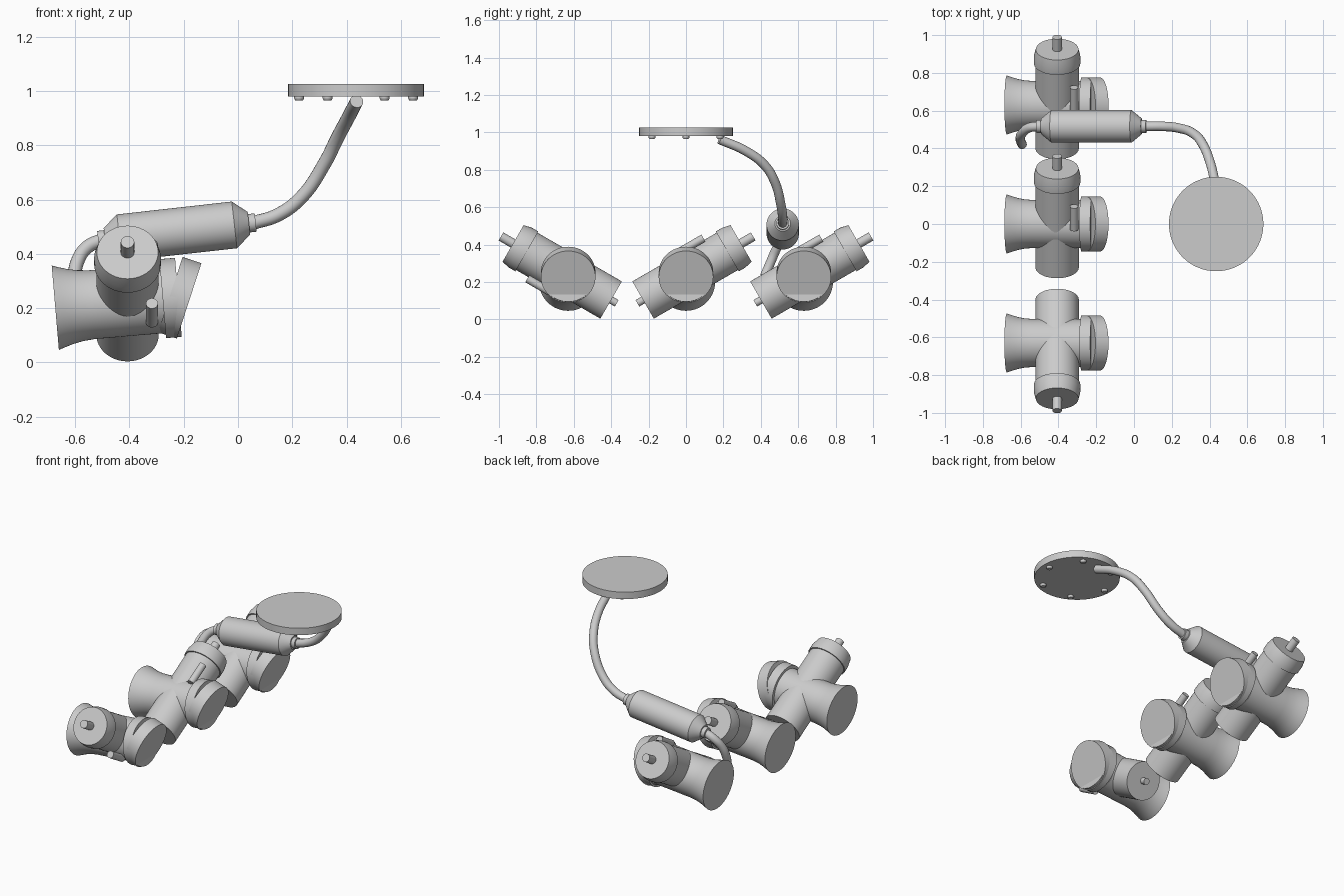
import bpy, bmesh, math
from mathutils import Vector

cube = bpy.data.objects.get("Cube")
if cube:
    bpy.data.objects.remove(cube, do_unlink=True)

# Single light grey metal
metal = bpy.data.materials.new("light grey metal")
metal.use_nodes = True
GREY = (0.6, 0.6, 0.6, 1)
metal.diffuse_color = GREY
metal.node_tree.nodes["Principled BSDF"].inputs["Base Color"].default_value = GREY


def smooth(ob):
    bpy.ops.object.select_all(action='DESELECT')
    ob.select_set(True)
    bpy.context.view_layer.objects.active = ob
    bpy.ops.object.shade_smooth_by_angle(angle=math.radians(25))


def lathe(name, profile, origin, axis, sides=48):
    """Solid of revolution; profile holds (distance along axis, radius)."""
    bm = bmesh.new()
    rings = []
    for s, r in profile:
        rings.append([bm.verts.new((r * math.cos(a), r * math.sin(a), s))
                      for a in (math.tau * i / sides for i in range(sides))])
    for low, high in zip(rings, rings[1:]):
        for i in range(sides):
            j = (i + 1) % sides
            bm.faces.new((low[i], low[j], high[j], high[i]))
    bm.faces.new(rings[0][::-1])
    bm.faces.new(rings[-1])
    mesh = bpy.data.meshes.new(name)
    bm.to_mesh(mesh)
    bm.free()
    mesh.materials.append(metal)
    ob = bpy.data.objects.new(name, mesh)
    bpy.context.collection.objects.link(ob)
    ob.location = origin
    ob.rotation_mode = 'QUATERNION'
    ob.rotation_quaternion = Vector((0, 0, 1)).rotation_difference(Vector(axis).normalized())
    smooth(ob)
    return ob


def tube(name, points, radius):
    """Round pipe through the given points."""
    curve = bpy.data.curves.new(name, 'CURVE')
    curve.dimensions = '3D'
    curve.bevel_depth = radius
    curve.bevel_resolution = 6
    curve.resolution_u = 10
    curve.use_fill_caps = True
    spline = curve.splines.new('BEZIER')
    spline.bezier_points.add(len(points) - 1)
    for bp, p in zip(spline.bezier_points, points):
        bp.co = p
        bp.handle_left_type = bp.handle_right_type = 'AUTO'
    curve.materials.append(metal)
    ob = bpy.data.objects.new(name, curve)
    bpy.context.collection.objects.link(ob)
    bpy.ops.object.select_all(action='DESELECT')
    ob.select_set(True)
    bpy.context.view_layer.objects.active = ob
    bpy.ops.object.convert(target='MESH')
    smooth(bpy.context.view_layer.objects.active)


BARREL = [(-.267, .156), (-.24, .147), (-.21, .138), (-.175, .131), (-.13, .127),
          (.13, .127), (.13, .146), (.188, .146)]
CROSS = [(-.265, .115), (.255, .115), (.255, .123), (.295, .123), (.34, .113)]


def valve(label, y, angle):
    """Tilted barrel with a cross pipe turned to the given angle about x."""
    c = Vector((-.407, y, .224))
    lathe(label + "_barrel", BARREL, c, (1, 0, .085), 64)
    lathe(label + "_tilted_cap", [(-.073, .146), (0, .146)],
          (-.18, y, .227), (.95, 0, -.31), 64)
    # Cross pipe with its end pins and side stub
    axis = Vector((0, math.cos(angle), math.sin(angle)))
    side = Vector((0, -math.sin(angle), math.cos(angle)))
    c.z = .236
    lathe(label + "_cross_pipe", CROSS, c, axis)
    lathe(label + "_top_pin", [(.33, .025), (.415, .025)], c, axis, 24)
    lathe(label + "_bottom_pin", [(-.30, .02), (-.26, .02)], c, axis, 24)
    lathe(label + "_side_stub", [(.04, .022), (.18, .022)],
          c + side * .125 + Vector((.09, 0, 0)), axis, 24)


valve("front_valve", -.63, math.radians(150))
valve("middle_valve", 0, math.radians(30))
valve("back_valve", .63, math.radians(30))

# Canister with tapered ends and collars
taper = [(.213, .0865), (.267, .042), (.267, .034), (.292, .034)]
lathe("canister", [(-s, r) for s, r in reversed(taper)] + taper,
      (-.225, .517, .483), (1, 0, .112))

# Pipes on both ends of the canister
tube("long_pipe", [(.05, .517, .512), (.15, .517, .545), (.235, .508, .61),
                   (.32, .475, .735), (.365, .42, .825), (.405, .32, .90),
                   (.437, .18, .962)], .025)
tube("short_pipe", [(-.50, .517, .452), (-.555, .51, .425), (-.592, .48, .37),
                    (-.602, .45, .30), (-.592, .42, .23)], .025)

# Round plate with a ring of bolts underneath
lathe("round_plate", [(.98, .25), (1.025, .25)], (.435, 0, 0), (0, 0, 1), 64)
for i in range(6):
    a = math.tau * i / 6
    lathe("plate_bolt_%d" % (i + 1), [(.965, .014), (.972, .018), (.985, .018)],
          (.435 + .21 * math.cos(a), .21 * math.sin(a), 0), (0, 0, 1), 16)
